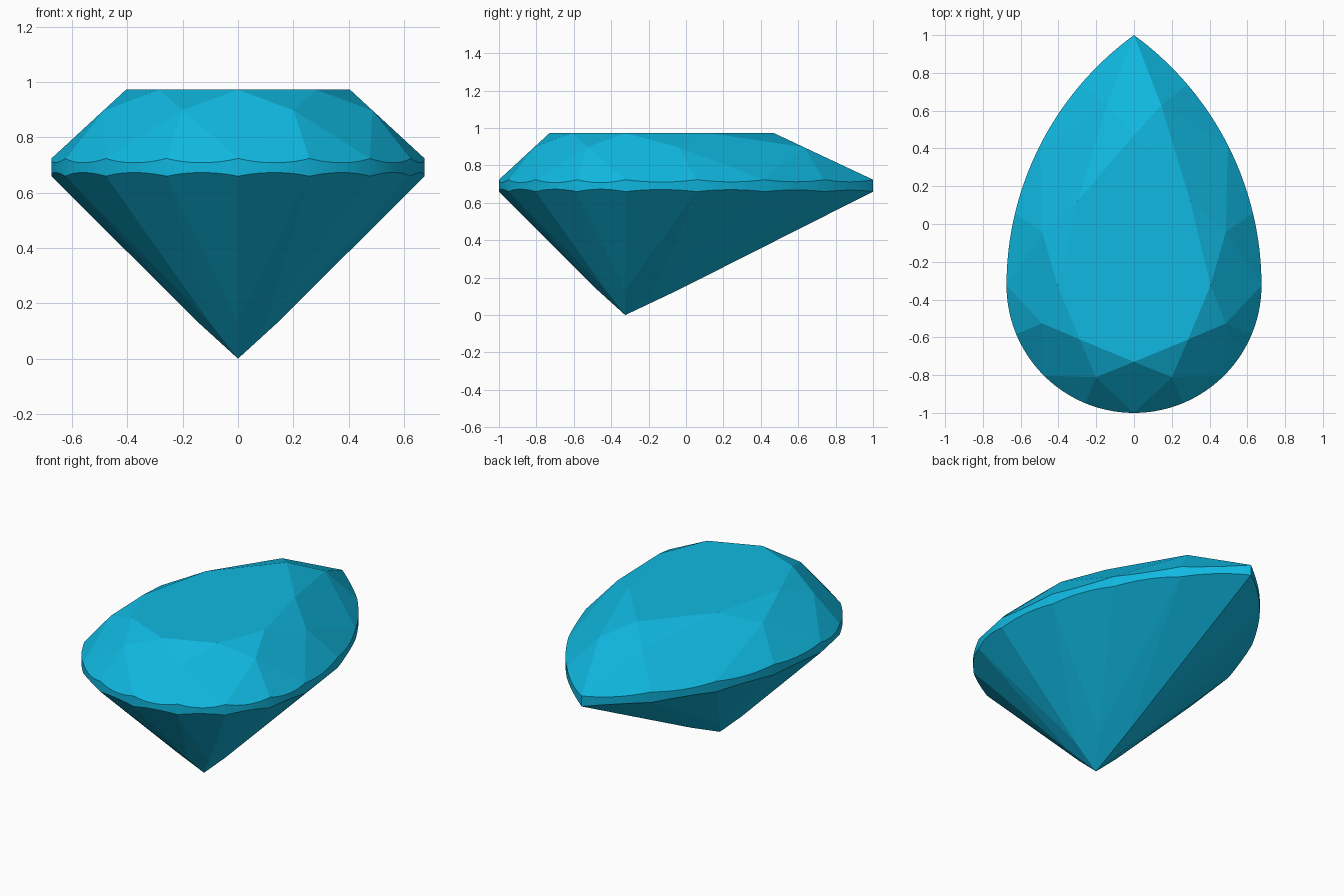
import bpy, bmesh
from math import sin, cos, radians, asin
from mathutils import Vector
from mathutils.geometry import normal

if "Cube" in bpy.data.objects:
    bpy.data.objects.remove(bpy.data.objects["Cube"])

# Pear outline: half circle (front) plus two arcs meeting in a point (back)
RAD, YC = 0.675, -0.325
LEN = 1.0 - YC
BIG = (RAD * RAD + LEN * LEN) / (2 * RAD)
SWEEP = asin(LEN / BIG)
Z_LOW, Z_HIGH, Z_TABLE = 0.66, 0.724, 0.973
TABLE, MID, CULET = 0.6, 0.72, 0.2      # outline scales of the facet corners
SUB = 10


def outline(t):
    """Point and outward normal at t (16 steps per turn), relative to the culet axis."""
    t %= 16
    if t > 8:
        p, n = outline(16 - t)
        return Vector((-p.x, p.y)), Vector((-n.x, n.y))
    if t <= 4:
        a = radians(22.5 * t)
        n = Vector((sin(a), -cos(a)))
        return n * RAD, n
    a = SWEEP * (t - 4) / 4
    n = Vector((cos(a), sin(a)))
    p = Vector((RAD - BIG, 0)) + n * BIG
    return (Vector((0, LEN)), Vector((0, 1))) if t == 8 else (p, n)


def corner(t):
    """Where the outline tangents at t-1 and t+1 cross."""
    (p, a), (q, b) = outline(t - 1), outline(t + 1)
    d, e = p.dot(a), q.dot(b)
    det = a.x * b.y - a.y * b.x
    return Vector(((d * b.y - e * a.y) / det, (a.x * e - b.x * d) / det))


def at(p, z, scale=1.0):
    return Vector((p.x * scale, p.y * scale + YC, z))


bm = bmesh.new()
z_mid = Z_HIGH + (Z_TABLE - Z_HIGH) * (1 - MID) / (1 - TABLE)
culet = bm.verts.new((0, YC, 0))
table = {t: bm.verts.new(at(outline(t)[0], Z_TABLE, TABLE)) for t in range(0, 16, 2)}
crown = {t: bm.verts.new(at(corner(t), z_mid, MID)) for t in range(1, 16, 2)}
pavilion = {t: bm.verts.new(at(corner(t), Z_LOW * CULET, CULET)) for t in range(0, 16, 2)}


def girdle_ring(z, inner):
    """Scalloped edge: the outline wall cut by each half facet's plane."""
    ring = []
    for t in range(16):
        apex = (inner.get(t) or inner.get((t + 1) % 16)).co
        g = at(outline(t)[0], z)
        n = normal(apex, g, at(outline(t + 1)[0], z))
        for k in range(SUB):
            p = at(outline(t + k / SUB)[0], z)
            p.z = z - (n.x * (p.x - g.x) + n.y * (p.y - g.y)) / n.z
            ring.append(bm.verts.new(p))
    return ring


upper = girdle_ring(Z_HIGH, crown)
lower = girdle_ring(Z_LOW, pavilion)
N = len(upper)

# Table and girdle wall
bm.faces.new(list(table.values()))
for i in range(N):
    j = (i + 1) % N
    bm.faces.new((lower[i], lower[j], upper[j], upper[i]))

# Half facets above and below the girdle
for t in range(16):
    odd, even = (t, (t + 1) % 16) if t % 2 else (t + 1, t)
    span = [(t * SUB + k) % N for k in range(SUB + 1)]
    bm.faces.new([crown[odd]] + [upper[i] for i in span])
    bm.faces.new([pavilion[even]] + [lower[i] for i in span])

# Crown kites and stars, pavilion kites
for t in range(0, 16, 2):
    nxt = (t + 2) % 16
    bm.faces.new((table[t], crown[(t - 1) % 16], upper[t * SUB], crown[t + 1]))
    bm.faces.new((table[t], crown[t + 1], table[nxt]))
    bm.faces.new((culet, pavilion[t], lower[(t + 1) * SUB], pavilion[nxt]))

bmesh.ops.recalc_face_normals(bm, faces=bm.faces)
mesh = bpy.data.meshes.new("pear_cut_gem")
bm.to_mesh(mesh)
bm.free()

gem = bpy.data.objects.new("pear_cut_gem", mesh)
bpy.context.collection.objects.link(gem)
mat = bpy.data.materials.new("blue_gem")
mat.diffuse_color = (0.005, 0.48, 0.75, 1)
mat.use_nodes = True
mat.node_tree.nodes["Principled BSDF"].inputs["Base Color"].default_value = mat.diffuse_color
mesh.materials.append(mat)
